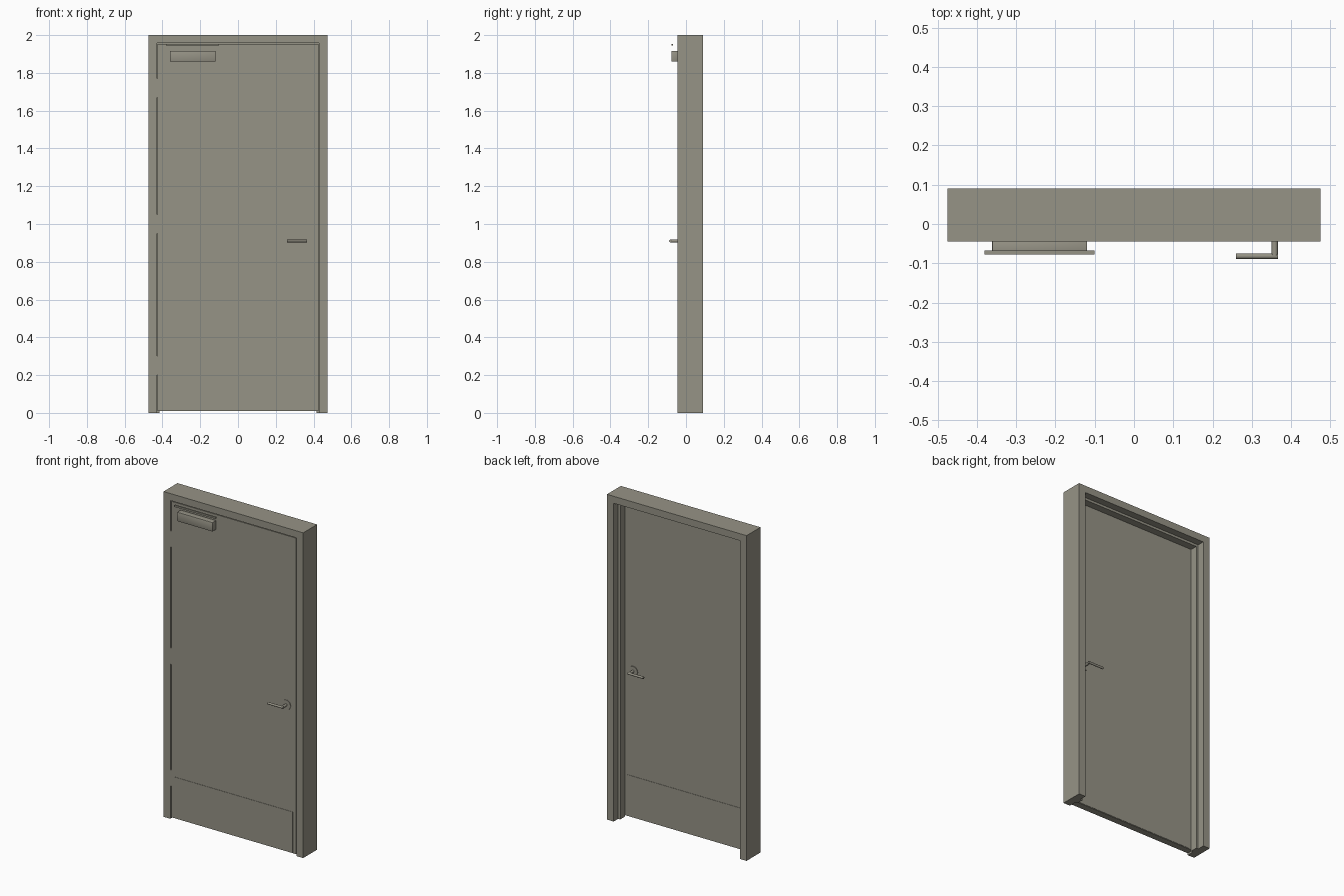
import bpy, bmesh, math
from mathutils import Matrix, Vector

if "Cube" in bpy.data.objects:
    bpy.data.objects.remove(bpy.data.objects["Cube"])

paint = bpy.data.materials.new("warm grey")
paint.diffuse_color = (0.305, 0.292, 0.238, 1)
paint.use_nodes = True
paint.node_tree.nodes["Principled BSDF"].inputs["Base Color"].default_value = paint.diffuse_color


def finish(name, bm):
    bmesh.ops.recalc_face_normals(bm, faces=bm.faces)
    mesh = bpy.data.meshes.new(name)
    bm.to_mesh(mesh)
    bm.free()
    mesh.materials.append(paint)
    obj = bpy.data.objects.new(name, mesh)
    bpy.context.collection.objects.link(obj)
    return obj


def box(name, x, y, z, bevel=0.0):
    """Box from (min, max) ranges, with optional rounded edges."""
    bm = bmesh.new()
    bmesh.ops.create_cube(bm, size=1)
    for v in bm.verts:
        v.co = Vector([(a + b) / 2 + c * (b - a) for (a, b), c in zip((x, y, z), v.co)])
    if bevel:
        bmesh.ops.bevel(bm, geom=bm.edges[:], offset=bevel, segments=2, affect='EDGES', profile=0.5)
    return finish(name, bm)


def smooth(obj):
    bpy.ops.object.select_all(action='DESELECT')
    obj.select_set(True)
    bpy.context.view_layer.objects.active = obj
    bpy.ops.object.shade_smooth_by_angle(angle=math.radians(35))


def rod(name, start, end, radius, sides=24):
    """Cylinder between two points."""
    a, b = Vector(start), Vector(end)
    bm = bmesh.new()
    turn = (b - a).to_track_quat('Z', 'Y').to_matrix().to_4x4()
    bmesh.ops.create_cone(bm, cap_ends=True, segments=sides, radius1=radius, radius2=radius,
                          depth=(b - a).length, matrix=Matrix.Translation((a + b) / 2) @ turn)
    smooth(finish(name, bm))


FRONT, BACK = -0.045, 0.09          # frame depth
DOOR_FRONT, DOOR_BACK = -0.041, 0.0
STOP = (0.001, 0.046)               # raised stop between the two rabbets

# Frame: two full-height jambs with the header between them
for side, s in (("left", -1), ("right", 1)):
    box(side + "_jamb", sorted((s * 0.475, s * 0.429)), (FRONT, BACK), (0, 2))
    box(side + "_stop", sorted((s * 0.43, s * 0.415)), STOP, (0, 1.95))
box("header", (-0.429, 0.429), (FRONT, BACK), (1.957, 2))
box("header_stop", (-0.429, 0.429), STOP, (1.942, 1.958))

# Door leaf with kick plates on both faces
box("door_leaf", (-0.425, 0.425), (DOOR_FRONT, DOOR_BACK), (0.009, 1.952))
box("front_kick_plate", (-0.402, 0.402), (DOOR_FRONT - 0.002, DOOR_FRONT), (0.012, 0.263))
box("back_kick_plate", (-0.402, 0.402), (DOOR_BACK, DOOR_BACK + 0.002), (0.012, 0.263))

# Hinge leaves in the gap on the left side
for i, z in enumerate((0.25, 1.0, 1.72)):
    box(f"hinge_{i + 1}", (-0.4295, -0.4245), (DOOR_FRONT - 0.001, DOOR_BACK), (z - 0.05, z + 0.05))

# Lever handles on both faces
for side, face, d in (("front", DOOR_FRONT, -1), ("back", DOOR_BACK, 1)):
    tip = face + d * 0.041
    rod(side + "_rose", (0.358, face, 0.91), (0.358, face + d * 0.004, 0.91), 0.03, 32)
    rod(side + "_shank", (0.358, face, 0.91), (0.358, tip, 0.91), 0.008)
    rod(side + "_lever", (0.366, tip, 0.91), (0.26, tip, 0.91), 0.007)

# Door closer: rounded body and slim arm above it
smooth(box("closer_body", (-0.361, -0.119), (-0.078, DOOR_FRONT), (1.86, 1.917), 0.004))
box("closer_arm", (-0.38, -0.1), (-0.078, -0.068), (1.944, 1.954))
